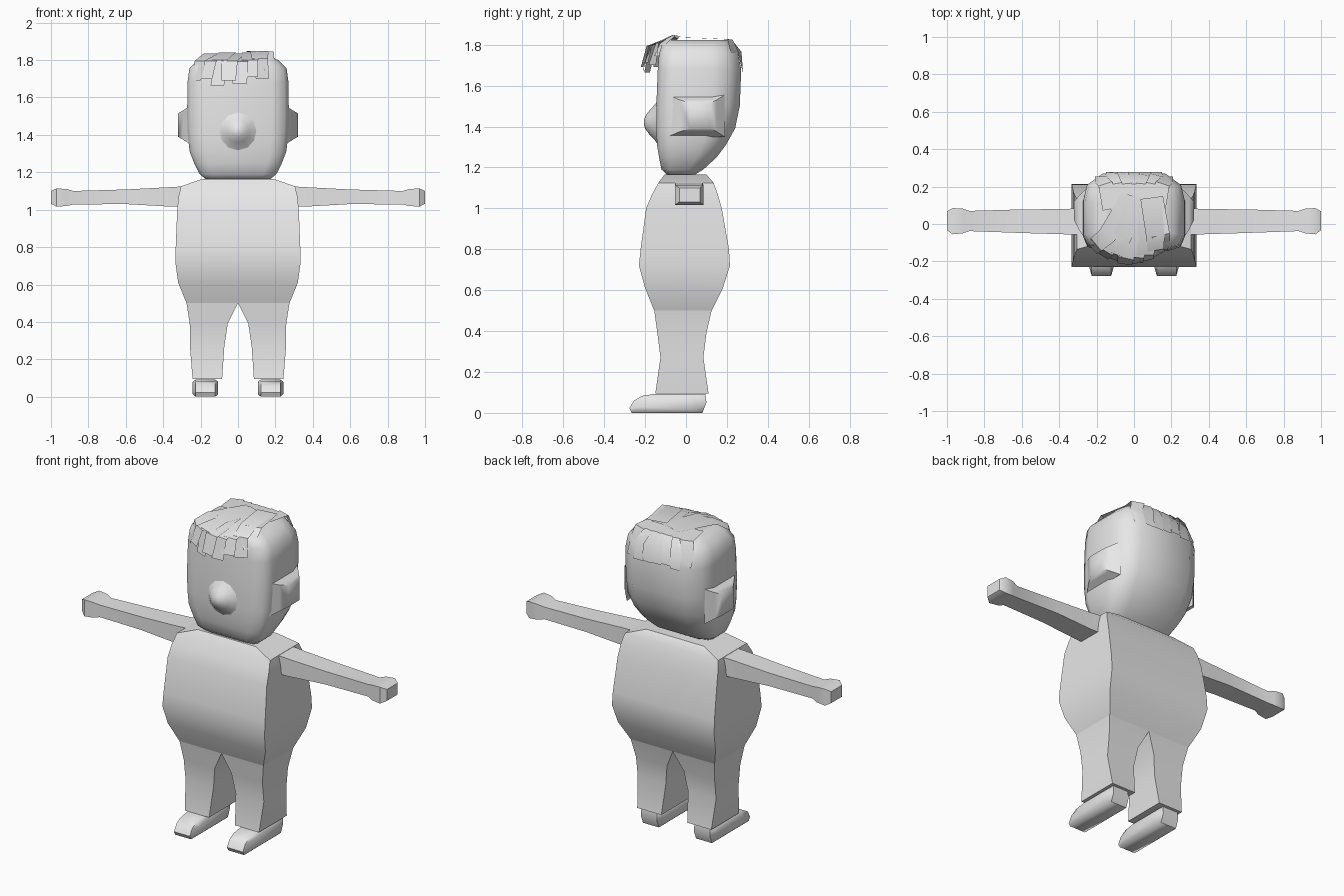
import bpy, bmesh, math, random

if "Cube" in bpy.data.objects:
    bpy.data.objects.remove(bpy.data.objects["Cube"])

random.seed(4)
grey = bpy.data.materials.new("plain grey")
grey.diffuse_color = (0.8, 0.8, 0.8, 1)
grey.use_nodes = True
grey.node_tree.nodes["Principled BSDF"].inputs["Base Color"].default_value = grey.diffuse_color


def finish(name, bm, mirror=False, angle=35):
    """Turn a bmesh into a named, shaded object."""
    me = bpy.data.meshes.new(name)
    bm.to_mesh(me)
    bm.free()
    me.materials.append(grey)
    ob = bpy.data.objects.new(name, me)
    bpy.context.collection.objects.link(ob)
    bpy.ops.object.select_all(action='DESELECT')
    ob.select_set(True)
    bpy.context.view_layer.objects.active = ob
    bpy.ops.object.shade_smooth_by_angle(angle=math.radians(angle))
    if mirror:
        ob.modifiers.new("mirror", 'MIRROR')
    return ob


def loft(name, rings, mirror=False, angle=35):
    """Skin a list of equal-length rings and cap both ends."""
    bm = bmesh.new()
    vr = [[bm.verts.new(p) for p in r] for r in rings]
    n = len(vr[0])
    for a, b in zip(vr, vr[1:]):
        for i in range(n):
            j = (i + 1) % n
            bm.faces.new((a[i], a[j], b[j], b[i]))
    bm.faces.new(vr[0])
    bm.faces.new(vr[-1])
    bmesh.ops.recalc_face_normals(bm, faces=bm.faces)
    return finish(name, bm, mirror, angle)


def flat_rect(z, x0, x1, y0, y1):
    return [(x0, y0, z), (x1, y0, z), (x1, y1, z), (x0, y1, z)]


def side_rect(x, y0, y1, z0, z1):
    return [(x, y0, z0), (x, y1, z0), (x, y1, z1), (x, y0, z1)]


# Torso: height, half width, front, back
torso = [(0.50, 0.275, -0.155, 0.125), (0.61, 0.32, -0.20, 0.18),
         (0.72, 0.335, -0.23, 0.215), (0.80, 0.333, -0.222, 0.21),
         (1.00, 0.325, -0.195, 0.175), (1.07, 0.318, -0.165, 0.155),
         (1.125, 0.305, -0.135, 0.135), (1.165, 0.19, -0.105, 0.10)]
loft("torso", [flat_rect(z, -w, w, f, b) for z, w, f, b in torso])

# Legs: height, inner, outer, front, back
leg = [(0.095, 0.085, 0.243, -0.15, 0.11), (0.27, 0.073, 0.257, -0.125, 0.085),
       (0.39, 0.055, 0.258, -0.14, 0.10), (0.50, 0.0, 0.275, -0.155, 0.125)]
loft("leg", [flat_rect(*r) for r in leg], True)

# Shoes: side profile lofted across the foot, fuller at the middle
shoe = [(-0.265, 0.0), (-0.277, 0.022), (-0.255, 0.06), (-0.215, 0.083),
        (-0.15, 0.093), (0.095, 0.093), (0.10, 0.05), (0.08, 0.0)]


def shoe_ring(x, s):
    return [(x, -0.09 + (y + 0.09) * s, 0.046 + (z - 0.046) * s) for y, z in shoe]


loft("shoe", [shoe_ring(0.106, 0.7), shoe_ring(0.122, 1),
              shoe_ring(0.226, 1), shoe_ring(0.242, 0.7)], True, 50)

# Arms with block hands
arm = [(0.28, -0.055, 0.085, 1.015, 1.125), (0.37, -0.055, 0.08, 1.017, 1.12),
       (0.60, -0.048, 0.078, 1.03, 1.108), (0.88, -0.038, 0.07, 1.028, 1.1),
       (0.915, -0.05, 0.082, 1.02, 1.11), (0.97, -0.055, 0.085, 1.016, 1.114),
       (1.0, -0.033, 0.068, 1.032, 1.1)]
loft("arm", [side_rect(*r) for r in arm], True)


# Head: rounded-box rings of height, half width, front, back
def head_ring(z, w, f, b):
    d = b - f
    half = [(0.67, 0), (0.92, 0.06), (1, 0.19), (1, 0.66), (0.93, 0.85), (0.62, 1)]
    right = [(x * w, f + y * d, z) for x, y in half]
    return right + [(-x, y, z) for x, y, z in reversed(right)]


head = [(1.157, 0.165, -0.085, 0.03), (1.19, 0.205, -0.12, 0.085),
        (1.25, 0.235, -0.132, 0.15), (1.31, 0.258, -0.142, 0.195),
        (1.39, 0.268, -0.145, 0.24), (1.50, 0.272, -0.145, 0.263),
        (1.68, 0.27, -0.138, 0.27), (1.755, 0.26, -0.132, 0.255),
        (1.80, 0.215, -0.118, 0.235), (1.822, 0.165, -0.09, 0.205)]
loft("head", [head_ring(*r) for r in head], angle=50)

# Ears: low tapered bumps
loft("ear", [side_rect(0.255, -0.09, 0.19, 1.35, 1.555),
             side_rect(0.295, -0.03, 0.15, 1.375, 1.53),
             side_rect(0.32, 0.02, 0.12, 1.39, 1.515)], True, 60)

# Nose: rounded cone pointing forward
loft("nose", [[(r * math.cos(k * math.pi / 6), y, 1.42 + r * math.sin(k * math.pi / 6))
               for k in range(12)]
              for r, y in [(0.115, -0.135), (0.09, -0.15), (0.06, -0.178),
                           (0.03, -0.2), (0.01, -0.206)]], angle=60)


def strand(bm, path, width):
    """Flat ribbon following a path, narrowing slightly at the tip."""
    rows = []
    for i, (x, y, z) in enumerate(path):
        a, b = path[max(i - 1, 0)], path[min(i + 1, len(path) - 1)]
        dx, dy = b[0] - a[0], b[1] - a[1]
        n = math.hypot(dx, dy) or 1
        w = width * (0.5 - 0.05 * i)
        ox, oy = -dy / n * w, dx / n * w
        rows.append((bm.verts.new((x - ox, y - oy, z)), bm.verts.new((x + ox, y + oy, z))))
    for p, q in zip(rows, rows[1:]):
        bm.faces.new((p[0], p[1], q[1], q[0]))


# Fringe: ribbons fanning from the crown over the forehead
bm = bmesh.new()
for x, y, z in [(-0.225, -0.13, 1.69), (-0.17, -0.17, 1.70), (-0.11, -0.19, 1.665),
                (-0.05, -0.215, 1.69), (0.01, -0.21, 1.675), (0.07, -0.195, 1.71),
                (0.13, -0.165, 1.70), (0.17, -0.13, 1.745)]:
    lift = random.uniform(-0.008, 0.01)
    x0 = 0.05 + 0.3 * x
    strand(bm, [(x0, 0.14, 1.838 + lift), (x0 * 0.4 + x * 0.6, -0.06, 1.84 + lift),
                (x * 0.9, y * 0.85, 1.80 + lift), (x, y, z)], 0.11)
finish("fringe", bm)

# Back hair: short ribbons lying over the back of the skull
bm = bmesh.new()
for i in range(7):
    x = -0.18 + 0.06 * i
    inset = 0.025 if abs(x) > 0.15 else 0
    tip = random.uniform(1.66, 1.70)
    strand(bm, [(x * 0.7, 0.08, 1.832), (x * 0.85, 0.215, 1.826),
                (x, 0.262 - inset, 1.765), (x, 0.278 - inset, tip)], 0.085)
finish("back_hair", bm)
